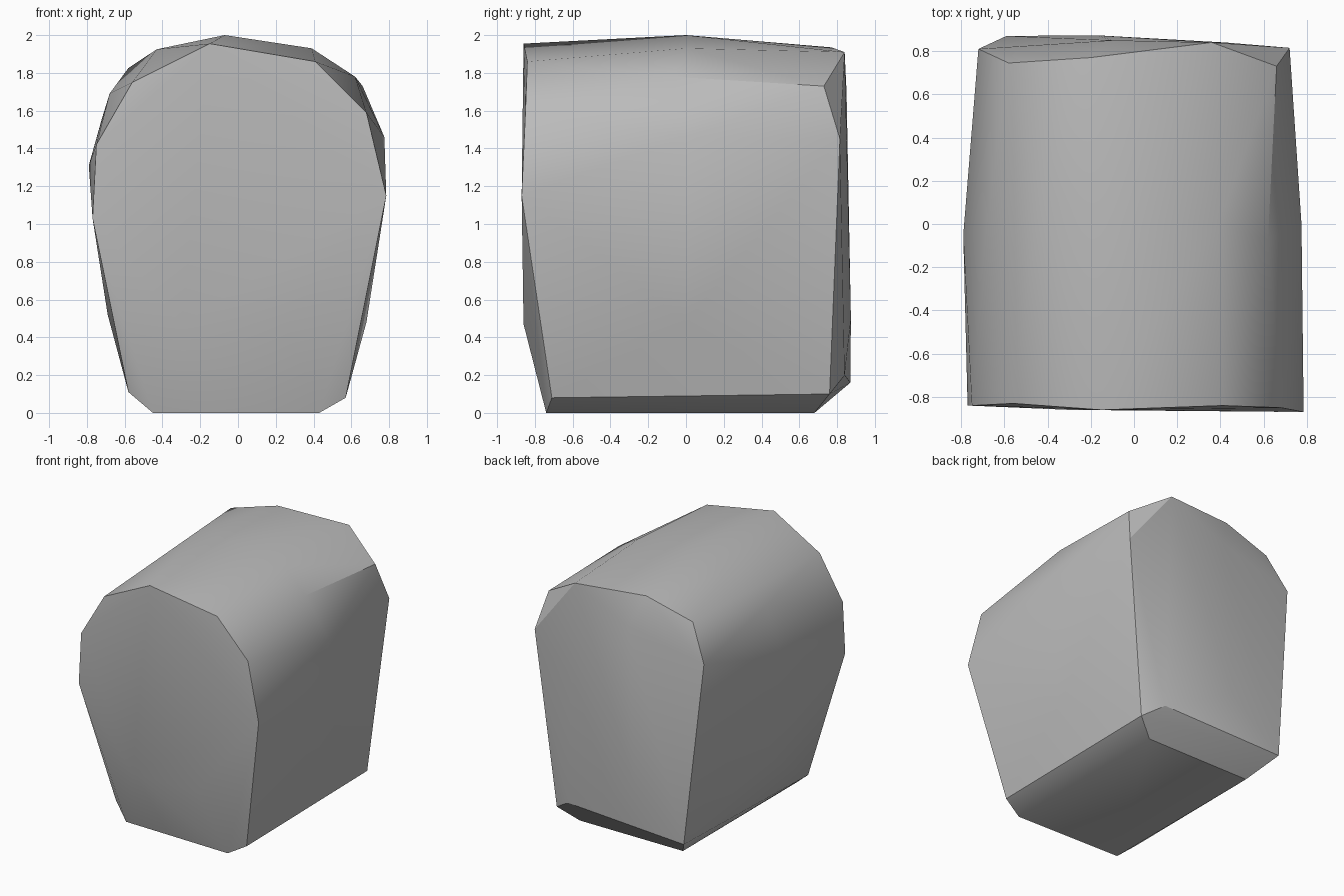
import bpy
import bmesh
import math

# Remove the default object
default_cube = bpy.data.objects.get("Cube")
if default_cube:
    bpy.data.objects.remove(default_cube, do_unlink=True)


def make_material(name, colour):
    """Plain flat material used in the viewport and in renders."""
    material = bpy.data.materials.new(name)
    material.use_nodes = True
    material.diffuse_color = colour
    for node in material.node_tree.nodes:
        if node.type == "BSDF_PRINCIPLED":
            node.inputs["Base Color"].default_value = colour
    return material


def make_hull(name, sections, material):
    """Wrap a tight convex skin around the corner points of all sections."""
    bm = bmesh.new()
    for section in sections:
        for point in section:
            bm.verts.new(point)
    result = bmesh.ops.convex_hull(bm, input=list(bm.verts))
    # Drop points that ended up inside the skin
    inner = set(result["geom_interior"]) | set(result["geom_unused"])
    loose = [item for item in inner if isinstance(item, bmesh.types.BMVert)]
    bmesh.ops.delete(bm, geom=loose, context="VERTS")
    bmesh.ops.recalc_face_normals(bm, faces=list(bm.faces))

    mesh = bpy.data.meshes.new(name)
    bm.to_mesh(mesh)
    bm.free()
    mesh.materials.append(material)
    block = bpy.data.objects.new(name, mesh)
    bpy.context.collection.objects.link(block)
    return block


# Front rim, clockwise from the lower corner
front_rim = [
    (-.58, -.66, .11), (-.77, -.84, 1.03), (-.75, -.84, 1.42),
    (-.56, -.83, 1.75), (-.15, -.86, 1.955), (.41, -.84, 1.86),
    (.68, -.85, 1.59), (.785, -.87, 1.15), (.57, -.71, .08),
]

# Slight bulge low on the front
front_bulge = [(-.3, -.86, .47), (.25, -.86, .47)]

# Widest belt around the middle of the body
middle_belt = [
    (-.69, 0, .52), (-.79, -.05, 1.31), (-.68, 0, 1.69),
    (-.43, .14, 1.925), (-.07, 0, 2), (.39, 0, 1.93),
    (.62, -.07, 1.78), (.775, 0, 1.46), (.68, 0, .48),
]

# Back rim, clockwise from the lower corner
back_rim = [
    (-.59, .87, .16), (-.72, .81, 1.56), (-.58, .745, 1.826),
    (-.2, .77, 1.935), (.36, .84, 1.91), (.66, .73, 1.73),
    (.72, .815, 1.45), (.57, .76, .1), (.42, .84, .2),
]

# Slight bulge on the back
back_bulge = [(-.1, .85, 1.7), (-.17, .873, .5)]

# Flat base
base = [(x, y, 0) for x, y in
        ((-.45, -.72), (.43, -.74), (.43, .68), (-.45, .68))]

grey = make_material("plain grey", (.5, .5, .5, 1))
body = make_hull(
    "rounded_block",
    [front_rim, front_bulge, middle_belt, back_rim, back_bulge, base],
    grey,
)

# Soft shading with crisp rims
bpy.ops.object.select_all(action="DESELECT")
body.select_set(True)
bpy.context.view_layer.objects.active = body
bpy.ops.object.shade_smooth_by_angle(angle=math.radians(30))
